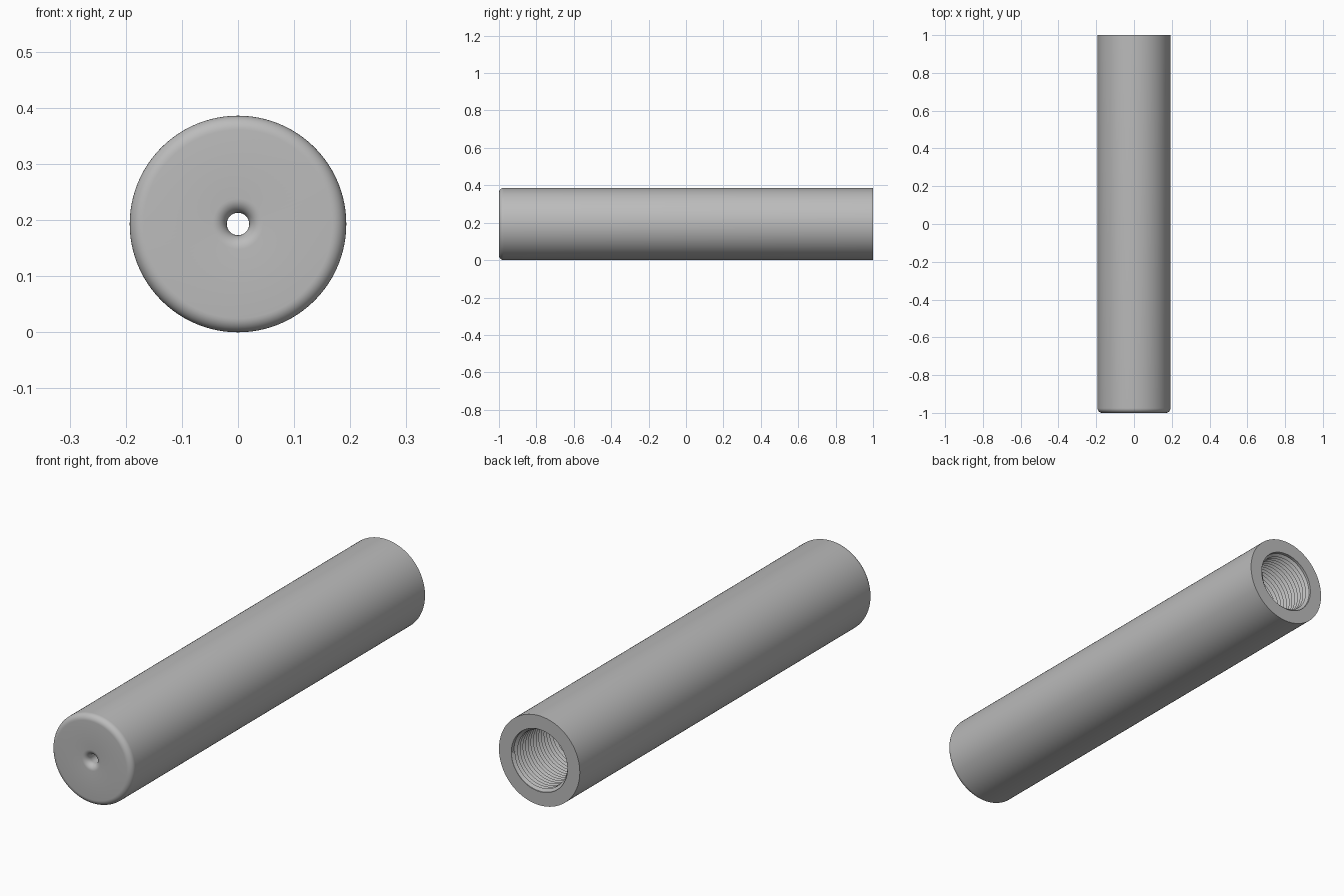
import bpy
import bmesh
import math
from mathutils import Matrix, Vector

if "Cube" in bpy.data.objects:
    bpy.data.objects.remove(bpy.data.objects["Cube"], do_unlink=True)

RADIUS = 0.193      # outer radius of the tube
BORE = 0.134        # bore radius
HOLE = 0.02         # small hole in the closed front
FILLET = 0.025
PITCH = 0.018
CREST = 0.122       # inner radius of the thread
TURNS = 28
SEGMENTS = 96

metal = bpy.data.materials.new("grey metal")
metal.use_nodes = True
grey = (0.5, 0.5, 0.5, 1)
metal.diffuse_color = grey
metal.node_tree.nodes["Principled BSDF"].inputs["Base Color"].default_value = grey


def add_object(name, bm):
    mesh = bpy.data.meshes.new(name)
    bm.to_mesh(mesh)
    bm.free()
    mesh.materials.append(metal)
    obj = bpy.data.objects.new(name, mesh)
    bpy.context.collection.objects.link(obj)
    return obj


def arc(radius, y, start, end, steps=8):
    """Quarter round as (radius, y) profile points."""
    angles = [math.radians(start + (end - start) * i / steps) for i in range(steps + 1)]
    return [(radius + FILLET * math.cos(a), y + FILLET * math.sin(a)) for a in angles]


# Tube: closed lathe profile of (radius, y)
profile = [(BORE, 1), (RADIUS, 1)]
profile += arc(RADIUS - FILLET, -1 + FILLET, 0, -90)
profile += arc(HOLE + FILLET, -1 + FILLET, -90, -180)
profile += [(HOLE, -0.9), (BORE, -0.9)]

bm = bmesh.new()
verts = [bm.verts.new((r, y, 0)) for r, y in profile]
edges = [bm.edges.new((a, b)) for a, b in zip(verts, verts[1:] + verts[:1])]
bmesh.ops.spin(bm, geom=verts + edges, cent=(0, 0, 0), axis=(0, 1, 0),
               angle=math.tau, steps=SEGMENTS, use_merge=True)
bmesh.ops.remove_doubles(bm, verts=bm.verts, dist=1e-5)
bmesh.ops.recalc_face_normals(bm, faces=bm.faces)
bmesh.ops.translate(bm, verts=bm.verts, vec=(0, 0, RADIUS))
tube = add_object("tube", bm)

# Thread: V-shaped ridge wound along the bore from the open back
bm = bmesh.new()
rings = []
for i in range(TURNS * SEGMENTS + 1):
    turn = i / SEGMENTS
    y = 1 - PITCH * (turn + 0.5)
    spin = Matrix.Rotation(math.tau * turn, 3, 'Y')
    ridge = [(BORE, PITCH / 2), (CREST, 0), (BORE, -PITCH / 2)]
    rings.append([bm.verts.new(spin @ Vector((r, y + dy, 0))) for r, dy in ridge])
for a, b in zip(rings, rings[1:]):
    for k in range(2):
        bm.faces.new((a[k], a[k + 1], b[k + 1], b[k]))
bm.faces.new(rings[0])
bm.faces.new(rings[-1][::-1])
# Turn the ridge flanks toward the axis
bm.normal_update()
flank = bm.faces[:][0]
centre = flank.calc_center_median()
if flank.normal.dot(Vector((centre.x, 0, centre.z))) > 0:
    bmesh.ops.reverse_faces(bm, faces=bm.faces)
bmesh.ops.translate(bm, verts=bm.verts, vec=(0, 0, RADIUS))
thread = add_object("inner_thread", bm)

# Smooth shading with crisp rims and ridges
bpy.ops.object.select_all(action='DESELECT')
for obj in (tube, thread):
    obj.select_set(True)
    bpy.context.view_layer.objects.active = obj
bpy.ops.object.shade_smooth_by_angle(angle=math.radians(30))
